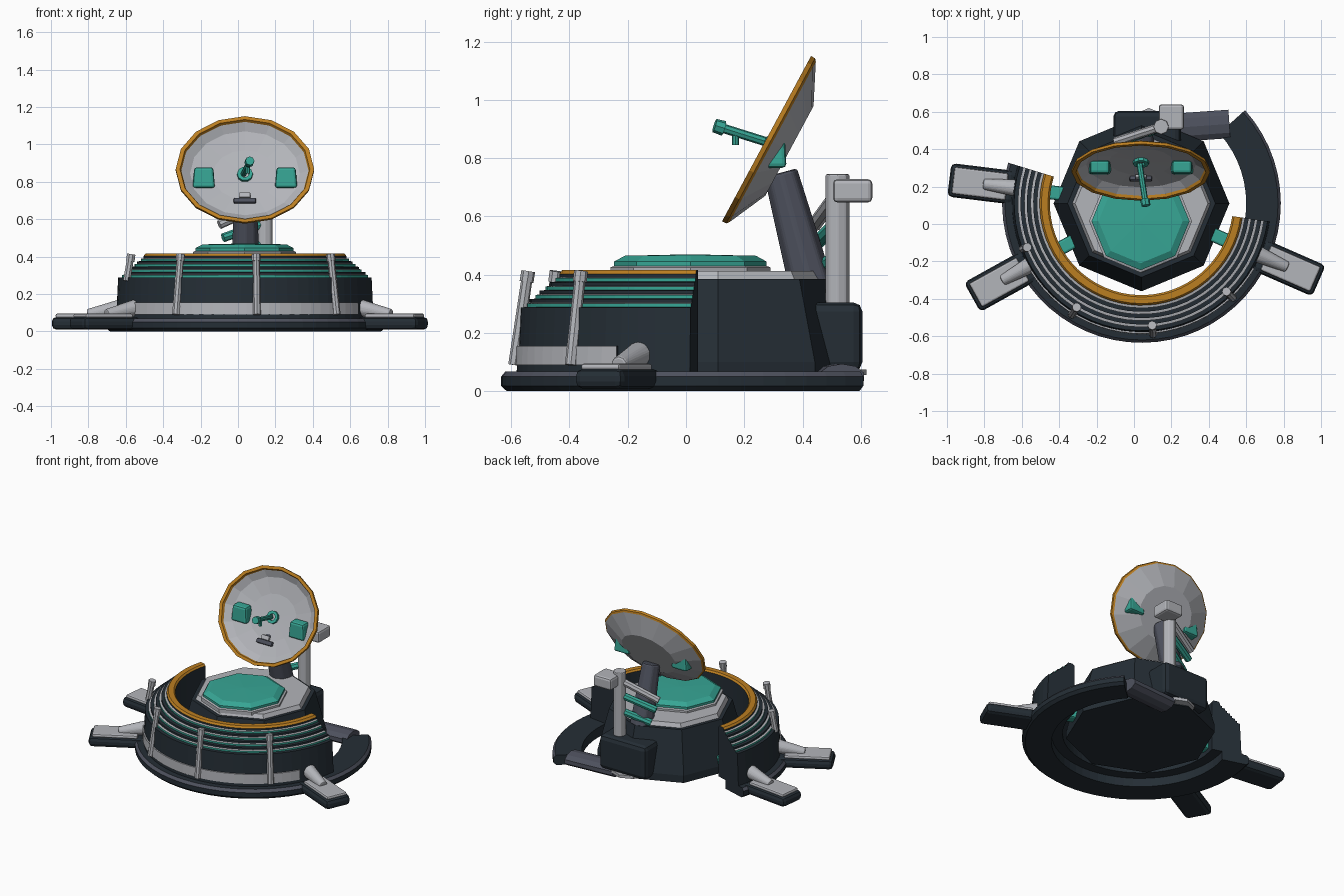
import bpy, bmesh
from math import radians, sin, cos
from mathutils import Matrix, Vector

if "Cube" in bpy.data.objects:
    bpy.data.objects.remove(bpy.data.objects["Cube"])


def material(name, rgb):
    m = bpy.data.materials.new(name)
    m.use_nodes = True
    m.diffuse_color = (*rgb, 1)
    m.node_tree.nodes["Principled BSDF"].inputs["Base Color"].default_value = (*rgb, 1)
    return m


MATS = [material("dark_navy", (.018, .027, .036)), material("light_grey", (.45, .46, .49)),
        material("teal", (.038, .38, .30)), material("amber", (.50, .21, .015)),
        material("slate", (.075, .082, .11))]
DARK, LIGHT, TEAL, AMBER, SLATE = range(5)
CX, CY = .04, .11
CENTRE = Matrix.Translation((CX, CY, 0))


def finish(name, bm, color=None, matrix=Matrix(), bevel=0):
    bmesh.ops.transform(bm, matrix=matrix, verts=bm.verts)
    bmesh.ops.recalc_face_normals(bm, faces=bm.faces)
    mesh = bpy.data.meshes.new(name)
    bm.to_mesh(mesh)
    bm.free()
    ob = bpy.data.objects.new(name, mesh)
    bpy.context.collection.objects.link(ob)
    if color is None:
        for m in MATS:
            mesh.materials.append(m)
    else:
        mesh.materials.append(MATS[color])
    if bevel:
        mod = ob.modifiers.new("bevel", "BEVEL")
        mod.width, mod.segments = bevel, 2
    return ob


def lathe(name, profile, colors, steps, start=0, end=360, matrix=CENTRE, xscale=1):
    """Turn a closed (r, z) profile; colors[i] paints the band after point i."""
    bm = bmesh.new()
    full = end - start == 360
    rows = []
    for i in range(steps + (not full)):
        a = radians(start + (end - start) * i / steps)
        rows.append([bm.verts.new((r * cos(a) * xscale, r * sin(a), z)) for r, z in profile])
    n = len(profile)
    for i in range(steps):
        p, q = rows[i], rows[(i + 1) % len(rows)]
        for j in range(n):
            k = (j + 1) % n
            f = bm.faces.new((p[j], q[j], q[k], p[k]))
            f.material_index = colors[j]
    if not full:
        for row in (rows[0], rows[-1]):
            bm.faces.new(row)
    bmesh.ops.remove_doubles(bm, verts=bm.verts, dist=1e-5)
    return finish(name, bm, None, matrix)


def rod(name, a, b, r1, r2, color, sides=8, flatten=1, bevel=0):
    a, b = Vector(a), Vector(b)
    bm = bmesh.new()
    bmesh.ops.create_cone(bm, cap_ends=True, segments=sides, radius1=r1, radius2=r2,
                          depth=(b - a).length)
    m = Matrix.Translation((a + b) / 2) @ (b - a).to_track_quat('Z', 'Y').to_matrix().to_4x4()
    if flatten != 1:
        mid = Matrix.Translation((a + b) / 2)
        m = mid @ Matrix.Diagonal((1, 1, flatten, 1)) @ mid.inverted() @ m
    return finish(name, bm, color, m, bevel)


def box(name, centre, size, color, bevel=.01, matrix=Matrix(), taper=1):
    bm = bmesh.new()
    bmesh.ops.create_cube(bm, size=1)
    for v in bm.verts:
        if v.co.z > 0:
            v.co.x *= taper
            v.co.y *= taper
    m = matrix @ Matrix.Translation(centre) @ Matrix.Diagonal((*size, 1))
    return finish(name, bm, color, m, bevel)


def polar(angle, r, z):
    a = radians(angle)
    return (CX + r * cos(a), CY + r * sin(a), z)


# Base ring, open at the back
lathe("base_ring", [(.56, .0), (.725, .0), (.745, .018), (.745, .05), (.73, .068), (.56, .068)],
      [DARK, DARK, DARK, SLATE, DARK, DARK], 40, 163, 402)

# Stepped curved wall
profile = [(.49, .06), (.49, .405), (.50, .416), (.535, .416), (.545, .403)]
colors = [DARK, AMBER, AMBER, AMBER]
r, z = .545, .403
for i in range(4):
    for dr, dz, c in ((0, .012, DARK), (.014, .003, LIGHT), (0, .012, TEAL), (.02, .002, DARK)):
        r, z = r + dr, z - dz
        profile.append((r, z))
        colors.append(c)
profile += [(.692, .06)]
colors += [DARK, DARK]
lathe("stepped_wall", profile, colors, 36, 163, 352)
lathe("wall_band", [(.68, .09), (.698, .09), (.696, .155), (.68, .155)], [LIGHT] * 4, 24, 211, 330)

# Poles leaning on the wall
for angle, low in ((201, .27), (238, .09), (275, .09), (314, .09)):
    top, foot = polar(angle, .655, .41), polar(angle, .702 if low < .1 else .68, low)
    rod("wall_pole", foot, top, .021, .019, LIGHT)
    rod("pole_cap", polar(angle, .66, .375), polar(angle, .654, .412), .024, .024, LIGHT)

# Outrigger feet with ribs and inner connectors
for angle in (173, 209, -23.6):
    m = CENTRE @ Matrix.Rotation(radians(angle), 4, 'Z')
    box("foot", (.86, 0, .043), (.35, .18, .068), DARK, .025, m)
    box("foot_plate", (.87, 0, .083), (.29, .145, .024), LIGHT, .01, m)
    rod("foot_rib", polar(angle, .67, .125), polar(angle, .85, .09), .048, .03, LIGHT, 10, 1, .008)
    box("wall_connector", (.46, 0, .13), (.13, .075, .08), TEAL, .012, m)

# Octagonal hub
lathe("hub", [(0, .05), (.47, .05), (.47, .10), (.395, .385), (.37, .385), (.355, .412), (0, .412)],
      [DARK, DARK, DARK, DARK, LIGHT, LIGHT, DARK], 8)
lathe("hub_lid", [(0, .40), (.275, .40), (.275, .425), (.262, .43), (.262, .445), (.225, .465), (0, .47)],
      [LIGHT, LIGHT, LIGHT, TEAL, TEAL, TEAL, TEAL], 8,
      matrix=Matrix.Translation((.035, .015, 0)))

# Rear block and the tube joining it to the base ring
box("rear_block", (.07, .50, .187), (.36, .21, .235), DARK, .03)
rod("rear_underplate", (.08, .50, .055), (.08, .50, .075), .12, .12, LIGHT)
rod("rear_tube", (.16, .51, .05), (.51, .535, .05), .08, .08, SLATE, 10, .55)

# Mast, side column and braces
rod("mast", (CX, .43, .36), (CX, .325, .75), .078, .06, SLATE, 8, 1, .01)
rod("side_column", (.145, .52, .29), (.145, .52, .745), .042, .042, LIGHT, 8, 1, .006)
box("column_box", (.20, .572, .688), (.135, .135, .08), LIGHT, .015)
for high, low, left, c in ((.68, .57, -.10, LIGHT), (.58, .50, -.08, TEAL), (.47, .40, -.04, TEAL)):
    rod("brace", (.145, .52, high), (left, .44, low), .024, .024, c)

# Elliptical dish
DISH = Matrix.Translation((.037, .28, .865)) @ Matrix.Rotation(1.077, 4, 'X')
lathe("dish", [(0, -.085), (.175, -.085), (.312, -.02), (.322, -.012), (.322, .004), (.302, .004),
               (.296, -.012), (.255, -.042), (.15, -.06), (0, -.064)],
      [LIGHT, LIGHT, AMBER, AMBER, AMBER, AMBER, LIGHT, LIGHT, LIGHT, LIGHT], 16,
      matrix=DISH, xscale=1.15)
for side in (-1, 1):
    box("dish_pod", (.037 + side * .22, .305, .822), (.12, .08, .11), TEAL, .014, taper=.85)
lathe("feed_collar", [(.022, -.07), (.042, -.07), (.042, -.045), (.022, -.045)], [TEAL] * 4, 10, matrix=DISH)
box("dish_bracket", (0, -.165, -.045), (.12, .03, .025), SLATE, .008, DISH)
box("bracket_latch", (0, -.135, -.04), (.06, .03, .02), LIGHT, .006, DISH)

# Feed horn
rod("feed_arm", (.03, .32, .842), (.062, .11, .908), .016, .016, TEAL)
rod("feed_tip", (.059, .13, .902), (.064, .098, .912), .026, .024, TEAL)
rod("feed_stub", (.052, .17, .89), (.052, .17, .845), .012, .012, TEAL)
